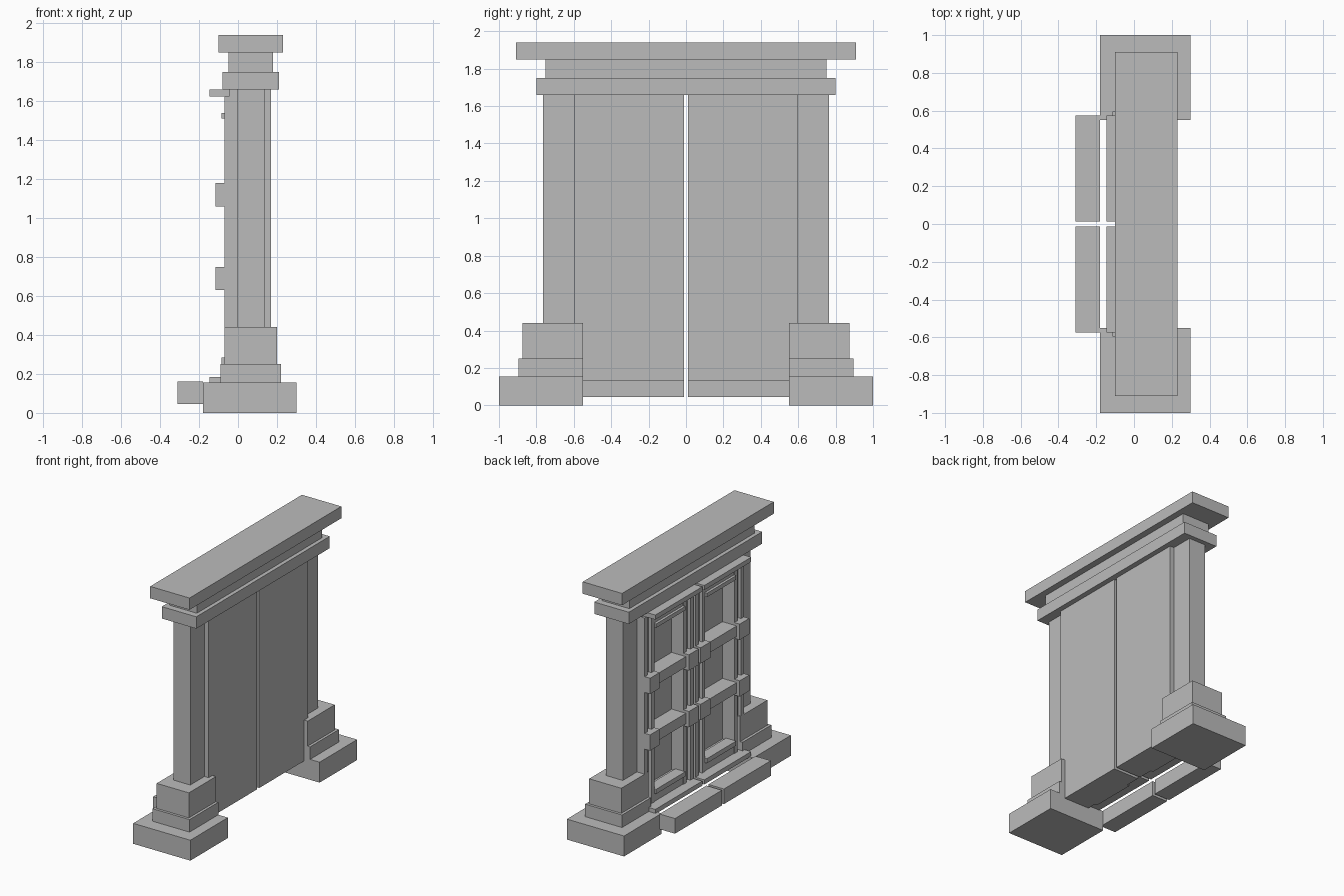
import bpy

default = bpy.data.objects.get("Cube")
if default:
    bpy.data.objects.remove(default, do_unlink=True)

stone = bpy.data.materials.new("light_grey_stone")
stone.use_nodes = True
GREY = (0.5, 0.5, 0.5, 1)
stone.diffuse_color = GREY
stone.node_tree.nodes["Principled BSDF"].inputs["Base Color"].default_value = GREY


def box(name, x, y, z):
    """Box from its (min, max) range on each axis."""
    y = sorted(y)
    bpy.ops.mesh.primitive_cube_add(size=1)
    ob = bpy.context.object
    ob.name = name
    for v in ob.data.vertices:
        v.co = [r[0] if c < 0 else r[1] for c, r in zip(v.co, (x, y, z))]
    ob.data.materials.append(stone)
    return ob


# Lintel: three stacked slabs
for name, x, half, z in (
    ("lower_lintel", (-0.08, 0.21), 0.80, (1.66, 1.75)),
    ("middle_lintel", (-0.05, 0.18), 0.75, (1.75, 1.85)),
    ("top_cornice", (-0.10, 0.23), 0.91, (1.85, 1.94)),
):
    box(name, x, (-half, half), z)

GAP, EDGE = 0.012, 0.595        # door leaf edges
IN, OUT = 0.13, 0.48            # opening edges
BARS = ((0.63, 0.75), (1.06, 1.18))
STILES = ((GAP, IN), (OUT, EDGE))

for side, s in (("left", 1), ("right", -1)):

    def part(name, x, y, z):
        return box(f"{side}_{name}", x, (s * y[0], s * y[1]), z)

    # Stepped plinth and two-layer pillar
    part("plinth_base", (-0.18, 0.30), (0.55, 1.0), (0, 0.155))
    part("plinth_middle", (-0.09, 0.22), (0.55, 0.895), (0.155, 0.25))
    part("plinth_top", (-0.07, 0.20), (0.55, 0.875), (0.25, 0.44))
    part("pillar_inner", (-0.005, 0.065), (EDGE, 0.765), (0.44, 1.66))
    part("pillar_outer", (0.065, 0.135), (EDGE, 0.765), (0.44, 1.66))

    # Door leaf with its frame
    part("door_panel", (0.03, 0.17), (GAP, EDGE), (0.13, 1.66))
    for i, (a, b) in enumerate(STILES):
        part(f"door_stile_{i}", (-0.045, 0.03), (a, b), (0.13, 1.66))
        for j, y in enumerate(((a, a + 0.035), (b - 0.035, b))):
            part(f"stile_rib_{i}_{j}", (-0.07, -0.045), y, (0.185, 1.625))
    part("bottom_rail", (-0.065, 0.03), (IN, OUT), (0.13, 0.27))
    part("top_rail", (-0.065, 0.03), (IN, OUT), (1.52, 1.66))

    # Thin mouldings and ledges
    part("bottom_moulding", (-0.085, 0.0), (IN, OUT), (0.25, 0.285))
    part("top_moulding", (-0.085, 0.0), (IN, OUT), (1.51, 1.54))
    part("bottom_ledge", (-0.145, -0.04), (GAP, 0.575), (0.15, 0.185))
    part("top_ledge", (-0.145, -0.04), (GAP, 0.575), (1.625, 1.66))

    # Cross bars with square blocks on the stiles
    for i, (lo, hi) in enumerate(BARS):
        part(f"cross_bar_{i}", (-0.09, 0.03), (IN, OUT), (lo + 0.02, hi - 0.02))
        for j, y in enumerate(STILES):
            part(f"bar_block_{i}_{j}", (-0.115, -0.01), y, (lo, hi))

    # Door step
    part("step", (-0.31, -0.18), (GAP, 0.575), (0.045, 0.16))
